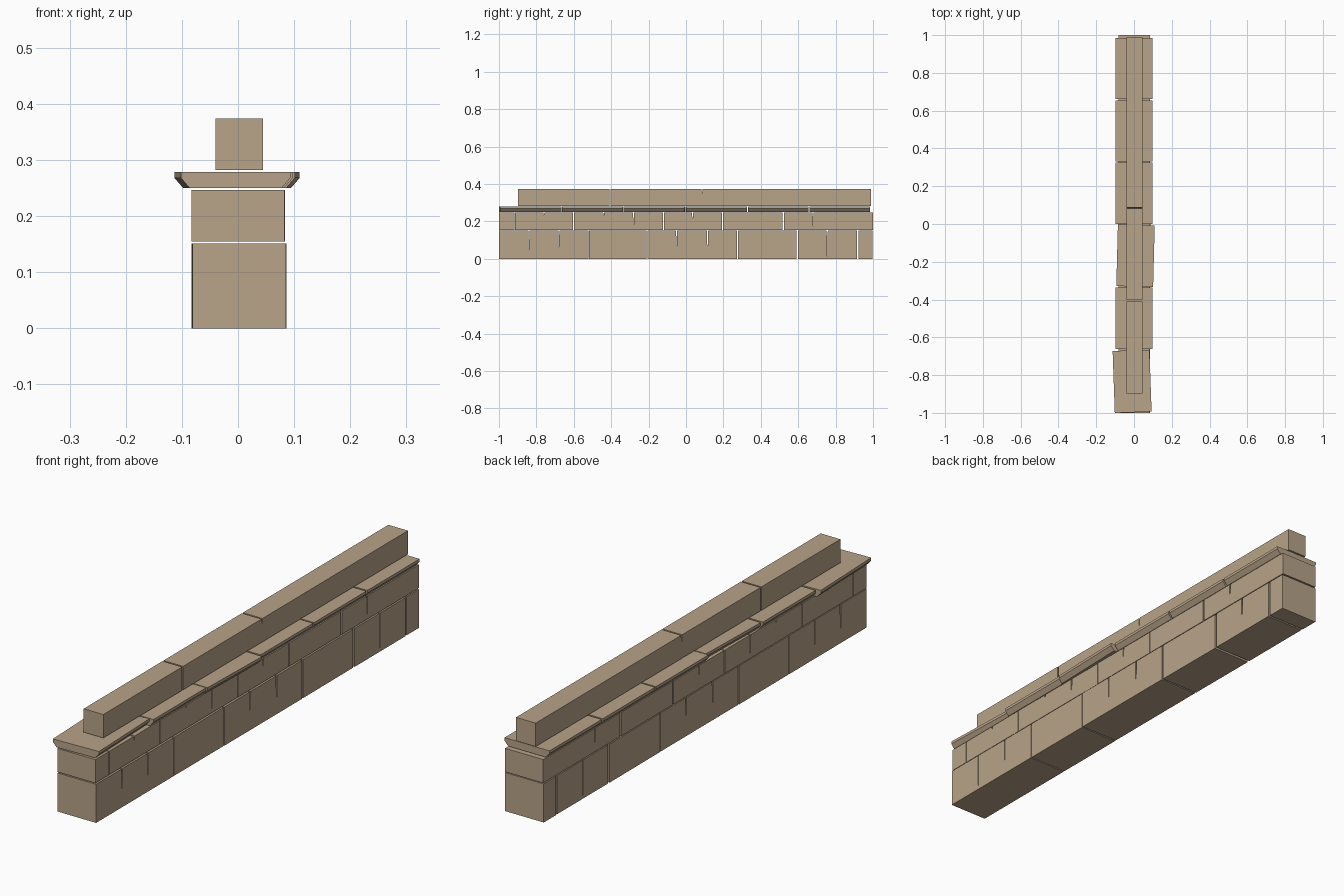
import bpy, bmesh, math
from mathutils import Matrix

if "Cube" in bpy.data.objects:
    bpy.data.objects.remove(bpy.data.objects["Cube"])

stone = bpy.data.materials.new("sandstone")
stone.diffuse_color = (0.48, 0.37, 0.25, 1)
stone.use_nodes = True
stone.node_tree.nodes["Principled BSDF"].inputs["Base Color"].default_value = stone.diffuse_color


def prism(name, pts, direction, loc=(0, 0, 0), turn=0):
    """Extrude a closed 3D outline along a direction, then turn about z and place."""
    bm = bmesh.new()
    face = bm.faces.new([bm.verts.new(p) for p in pts])
    ext = bmesh.ops.extrude_face_region(bm, geom=[face])
    bmesh.ops.translate(bm, vec=direction, verts=[v for v in ext["geom"] if isinstance(v, bmesh.types.BMVert)])
    bmesh.ops.rotate(bm, matrix=Matrix.Rotation(math.radians(turn), 3, 'Z'), verts=bm.verts)
    bmesh.ops.translate(bm, vec=loc, verts=bm.verts)
    bmesh.ops.recalc_face_normals(bm, faces=bm.faces)
    mesh = bpy.data.meshes.new(name)
    bm.to_mesh(mesh)
    bm.free()
    mesh.materials.append(stone)
    obj = bpy.data.objects.new(name, mesh)
    bpy.context.collection.objects.link(obj)


def block(name, y0, y1, z0, z1, half, shift=0, turn=0, cracks=()):
    """Stone block with tapered saw-cut joints running down from its top."""
    mid = (y0 + y1) / 2
    pts = [(y0, z0), (y1, z0), (y1, z1)]
    for y, depth in sorted(cracks, reverse=True):
        pts += [(y + .003, z1), (y, z1 - depth), (y - .003, z1)]
    pts.append((y0, z1))
    prism(name, [(-half, y - mid, z) for y, z in pts], (2 * half, 0, 0), (shift, mid, 0), turn)


# Base course
base = [
    (-1.0, -.522, .002, 0, [(-.84, .135), (-.68, .10)]),
    (-.518, -.212, .002, 0, []),
    (-.207, .272, .003, 0, [(-.05, .10), (.115, .14)]),
    (.278, .590, .002, .2, []),
    (.600, .915, .002, 0, [(.755, .145)]),
    (.922, .998, .001, 0, []),
]
for a, b, s, t, c in base:
    block("base_block", a, b, 0, .151, .0835, s, t, c)

# Upper course
upper = [
    (-1.0, -.918, 0, 0, []),
    (-.914, -.603, 0, 0, [(-.76, .017)]),
    (-.599, -.122, 0, 0, [(-.44, .017), (-.28, .08)]),
    (-.118, .193, .001, 0, [(.035, .045)]),
    (.198, .516, .001, .15, []),
    (.524, 1.0, .001, 0, [(.68, .08)]),
]
for a, b, s, t, c in upper:
    block("upper_block", a, b, .155, .247, .0825, s, t, c)

# Moulded coping slabs, two of them knocked slightly askew
side = [(.082, .25), (.095, .265), (.0975, .268), (.0975, .279)]
profile = side + [(-x, z) for x, z in reversed(side)]
for y0, y1, shift, turn in [(-.997, -.669, -.010, 2), (-.662, -.337, 0, 0), (-.331, -.005, .008, -1.5),
                            (.001, .325, 0, 0), (.331, .654, 0, 0), (.661, .984, 0, 0)]:
    n = y1 - y0
    prism("coping_slab", [(x, -n / 2, z) for x, z in profile], (0, n, 0), (shift, y0 + n / 2, 0), turn)

# Narrow top beam
block("top_beam", -.897, -.409, .282, .374, .0425, .002)
block("top_beam", -.403, .988, .282, .374, .0425, .002, 0, [(.085, .035)])
